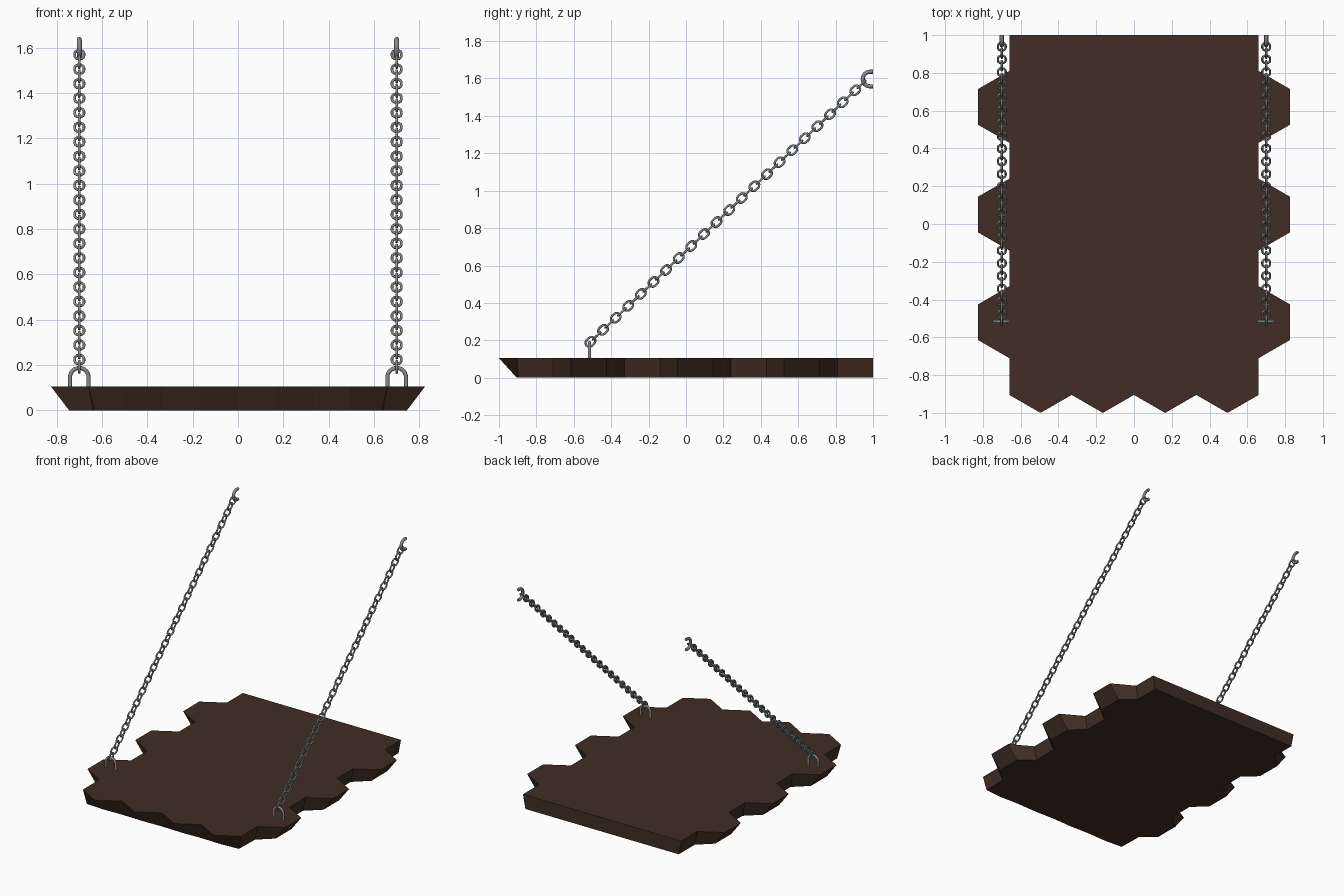
import bpy, bmesh, math
from mathutils import Vector

if "Cube" in bpy.data.objects:
    bpy.data.objects.remove(bpy.data.objects["Cube"])


def material(name, rgb):
    m = bpy.data.materials.new(name)
    m.diffuse_color = (*rgb, 1)
    m.use_nodes = True
    m.node_tree.nodes["Principled BSDF"].inputs["Base Color"].default_value = m.diffuse_color
    return m


wood = material("dark brown wood", (0.052, 0.027, 0.018))
iron = material("grey iron", (0.25, 0.26, 0.26))


def finish(bm, name, mat, smooth=False):
    bmesh.ops.recalc_face_normals(bm, faces=bm.faces[:])
    me = bpy.data.meshes.new(name)
    bm.to_mesh(me)
    bm.free()
    me.materials.append(mat)
    for p in me.polygons:
        p.use_smooth = smooth
    ob = bpy.data.objects.new(name, me)
    bpy.context.collection.objects.link(ob)
    if smooth:
        bpy.context.view_layer.objects.active = ob
        ob.select_set(True)
        bpy.ops.object.shade_smooth_by_angle(angle=math.radians(50))
        ob.select_set(False)
    return ob


def tube(bm, pts, normal, r, closed, sides=8):
    """Sweep a round section along a flat path lying in the plane of normal."""
    n, rings = len(pts), []
    for i, p in enumerate(pts):
        a = pts[(i - 1) % n] if closed else pts[max(i - 1, 0)]
        b = pts[(i + 1) % n] if closed else pts[min(i + 1, n - 1)]
        side = (b - a).normalized().cross(normal)
        rings.append([bm.verts.new(p + r * (math.cos(k * math.tau / sides) * side
                                            + math.sin(k * math.tau / sides) * normal))
                      for k in range(sides)])
    for i in range(n if closed else n - 1):
        a, b = rings[i], rings[(i + 1) % n]
        for k in range(sides):
            j = (k + 1) % sides
            bm.faces.new((a[k], a[j], b[j], b[k]))
    if not closed:
        bm.faces.new(rings[0])
        bm.faces.new(rings[-1])


# Bridge deck: (top x, top y, bottom x, bottom y) for the right half, back to front
T = 0.105
half = [(0.66, 1.0, 0.64, 1.0)]
for c in (0.62, 0.05, -0.52):                      # hexagon teeth down the side
    half += [(0.66, c + 0.19, 0.64, c + 0.19), (0.825, c + 0.095, 0.745, c + 0.095),
             (0.825, c - 0.095, 0.745, c - 0.095), (0.66, c - 0.19, 0.64, c - 0.19)]
half += [(0.66, -0.905, 0.635, -0.895), (0.495, -1.0, 0.495, -0.905),
         (0.33, -0.905, 0.33, -0.9), (0.165, -1.0, 0.165, -0.905)]
outline = half + [(0, -0.905, 0, -0.9)] + [(-a, b, -c, d) for a, b, c, d in reversed(half)]
bm = bmesh.new()
top = [bm.verts.new((a, b, T)) for a, b, c, d in outline]
bot = [bm.verts.new((c, d, 0)) for a, b, c, d in outline]
bm.faces.new(top)
bm.faces.new(bot[::-1])
for i in range(len(top)):
    j = (i + 1) % len(top)
    bm.faces.new((top[i], bot[i], bot[j], top[j]))
finish(bm, "deck", wood)

X, Y, Z = Vector((1, 0, 0)), Vector((0, 1, 0)), Vector((0, 0, 1))


def staple(name, centre, out, across, normal, leg, r):
    """Half-round loop with two straight legs."""
    R = 0.05 - r
    arc = [centre + R * (math.cos(t) * across + math.sin(t) * out)
           for t in (math.pi * i / 12 for i in range(13))]
    pts = [arc[0] - leg * out] + arc + [arc[-1] - leg * out]
    bm = bmesh.new()
    tube(bm, pts, normal, r, False)
    finish(bm, name, iron, True)


start, end, PAIRS = Vector((0, -0.511, 0.192)), Vector((0, 0.905, 1.537)), 21
along = (end - start).normalized()
step = (end - start) / (PAIRS * 2)

for sx, label in ((-1, "left"), (1, "right")):
    x = 0.70 * sx
    staple(label + "_deck_staple", Vector((x, -0.516, 0.146)), Z, X, Y, 0.044, 0.009)
    staple(label + "_wall_staple", Vector((x, 0.984, 1.597)), -Y, Z, X, 0.016, 0.011)

    # Chain: links alternate between the upright plane and the crosswise plane
    bm = bmesh.new()
    for i in range(PAIRS * 2 + 2):
        c = start + step * i + X * x
        normal = X if i % 2 == 0 else along.cross(X)
        width = along.cross(normal)
        pts = []
        for k in range(14):
            t = math.pi * (k % 7) / 6 + (math.pi if k >= 7 else 0)
            shift = 0.008 if k < 7 else -0.008
            pts.append(c + width * (0.0205 * math.cos(t))
                       + along * (0.0205 * math.sin(t) + shift))
        tube(bm, pts, normal, 0.006, True)
    finish(bm, label + "_chain", iron, True)
